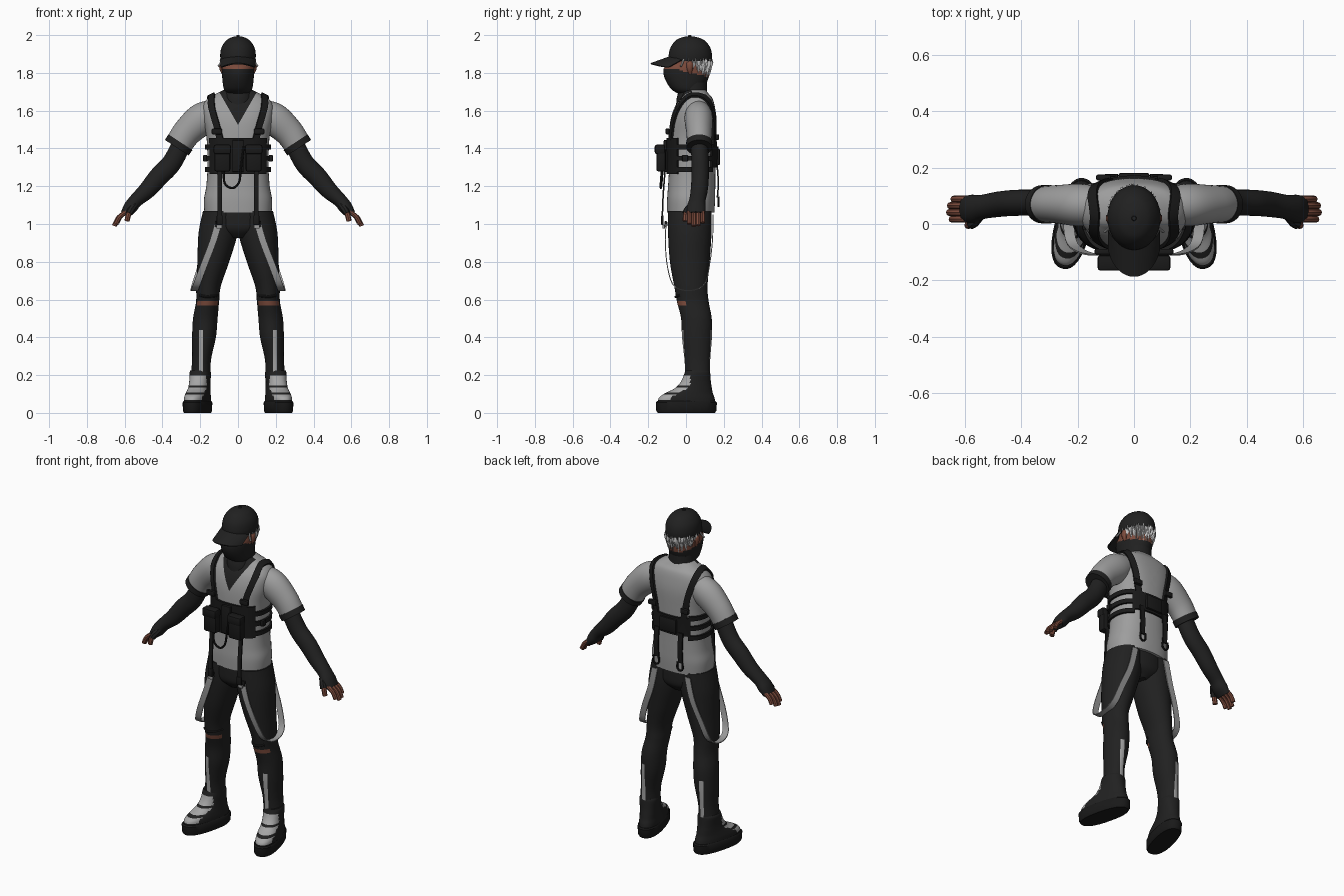
import bpy, bmesh, math, random
from mathutils import Vector, Matrix
from mathutils.bvhtree import BVHTree

if "Cube" in bpy.data.objects:
    bpy.data.objects.remove(bpy.data.objects["Cube"])

random.seed(4)
Y = Vector((0, 1, 0))


def material(name, r, g, b):
    m = bpy.data.materials.new(name)
    m.diffuse_color = (r, g, b, 1)
    m.use_nodes = True
    m.node_tree.nodes["Principled BSDF"].inputs["Base Color"].default_value = m.diffuse_color
    return m


BLACK = material("black cloth", .015, .015, .015)
GEAR = material("black webbing", .010, .010, .010)
SHIRT = material("grey shirt", .34, .34, .34)
STRAP = material("grey strap", .32, .32, .32)
PRINT = material("pale print", .38, .38, .38)
HAIR = material("white hair", .52, .52, .52)
SKIN = material("brown skin", .20, .07, .045)


def spline(pts, t):
    """Catmull-Rom through points of any dimension, t from 0 to 1."""
    k = min(int(t * (len(pts) - 1)), len(pts) - 2)
    f = t * (len(pts) - 1) - k
    b, c = pts[k], pts[k + 1]
    a, d = pts[max(k - 1, 0)], pts[min(k + 2, len(pts) - 1)]
    return [.5 * (2*q + (r-p)*f + (2*p - 5*q + 4*r - s)*f*f + (3*q - p - 3*r + s)*f**3)
            for p, q, r, s in zip(a, b, c, d)]


def finish(name, bm, mats, rule=None, mirror=False):
    bmesh.ops.recalc_face_normals(bm, faces=bm.faces[:])
    for f in bm.faces:
        if rule:
            f.material_index = rule(f.calc_center_median())
    me = bpy.data.meshes.new(name)
    bm.to_mesh(me)
    bm.free()
    for m in mats:
        me.materials.append(m)
    ob = bpy.data.objects.new(name, me)
    bpy.context.collection.objects.link(ob)
    if mirror:
        ob.modifiers.new("mirror", "MIRROR")
    return ob


def loft(name, rings, mats, seg=32, sub=6, flat=True, n=2.0, mirror=False, rule=None,
         cuts=(), matrix=None):
    """Skin over oval rings (x, y, z, side radius, depth radius)."""
    bm, rows = bmesh.new(), []
    count = (len(rings) - 1) * sub
    path = [spline(rings, i / count) if sub > 1 else rings[i] for i in range(count + 1)]
    for i, r in enumerate(path):
        c = Vector(r[:3])
        t = Vector(path[min(i+1, count)][:3]) - Vector(path[max(i-1, 0)][:3])
        t = Vector((0, 0, 1)) if flat else t.normalized()
        v = Y.cross(t).normalized()
        u = t.cross(v)
        row = []
        for k in range(seg):
            a = 2 * math.pi * k / seg
            ca, sa = math.cos(a), math.sin(a)
            row.append(bm.verts.new(c + v * math.copysign(abs(ca) ** (2/n), ca) * r[3]
                                    + u * math.copysign(abs(sa) ** (2/n), sa) * r[4]))
        rows.append(row)
    for p, q in zip(rows, rows[1:]):
        for k in range(seg):
            bm.faces.new((p[k], p[(k+1) % seg], q[(k+1) % seg], q[k]))
    bm.faces.new(rows[0])
    bm.faces.new(rows[-1])
    for co, no in cuts:
        bmesh.ops.bisect_plane(bm, geom=bm.verts[:] + bm.edges[:] + bm.faces[:],
                               plane_co=co, plane_no=no)
    ob = finish(name, bm, mats, rule, mirror)
    if matrix:
        ob.data.transform(matrix)
    return ob


def grid(name, fn, nu, nv, thick, mat, mirror=False):
    """Thick sheet from a function of u, v in 0..1."""
    bm = bmesh.new()
    g = [[bm.verts.new(fn(i / nu, j / nv)) for j in range(nv + 1)] for i in range(nu + 1)]
    for i in range(nu):
        for j in range(nv):
            bm.faces.new((g[i][j], g[i+1][j], g[i+1][j+1], g[i][j+1]))
    bmesh.ops.recalc_face_normals(bm, faces=bm.faces[:])
    bmesh.ops.solidify(bm, geom=bm.faces[:], thickness=thick)
    return finish(name, bm, [mat], None, mirror)


def box(name, c, size, mat, bevel=.008, mirror=True):
    bm = bmesh.new()
    bmesh.ops.create_cube(bm, size=1, matrix=Matrix.Translation(c) @ Matrix.Diagonal((*size, 1)))
    bmesh.ops.bevel(bm, geom=bm.edges[:], offset=bevel, segments=2, affect='EDGES', profile=.5)
    return finish(name, bm, [mat], None, mirror)


def tube(name, pts, r, mat, mirror=False):
    return loft(name, [(*p, r, r) for p in pts], [mat], seg=8, sub=5, flat=False, mirror=mirror)


# Shirt body, with the dark V of the neck cover cut into the front
torso = loft("shirt", [(0, .025, 1.06, .178, .125), (0, .027, 1.13, .180, .127),
                       (0, .03, 1.2, .168, .125), (0, .033, 1.3, .162, .123),
                       (0, .035, 1.45, .166, .126), (0, .04, 1.55, .185, .122),
                       (0, .047, 1.62, .188, .106), (0, .055, 1.665, .160, .085),
                       (0, .05, 1.69, .115, .07), (0, .045, 1.71, .075, .06)],
             [SHIRT, BLACK], seg=64, n=2.4,
             rule=lambda c: int(c.y < .03 and c.z > 1.525 + 1.75 * abs(c.x)),
             cuts=[((0, 0, 1.525), (s * 1.75, 0, -1)) for s in (1, -1)])
bm = bmesh.new()
bm.from_mesh(torso.data)
BODY = BVHTree.FromBMesh(bm)
bm.free()


def ribbon(name, pts, w, mat, snap=False, thick=.008, mirror=True):
    """Flat strap whose width runs along x, optionally laid on the shirt."""
    def fn(u, v):
        p = Vector(spline(pts, u)) + Vector(((v - .5) * w, 0, 0))
        if snap:
            loc, no, _, _ = BODY.find_nearest(p)
            p = loc + no * .012
        return p
    return grid(name, fn, 28, 2, thick, mat, mirror)


def wrap(name, a0, a1, z0, z1, mat, off=.012, mirror=False):
    """Panel wrapped round the shirt between two polar angles."""
    def fn(u, v):
        a = math.radians(a0 + (a1 - a0) * u)
        d = Vector((math.cos(a), math.sin(a), 0))
        loc, no, _, _ = BODY.ray_cast(Vector((0, .035, z0 + (z1 - z0) * v)) + d, -d)
        return loc + no * off
    return grid(name, fn, 24, 4, .012, mat, mirror)


# Sleeves, cuffs, arm warmers
loft("sleeve", [(.10, .065, 1.60, .06, .06), (.185, .067, 1.56, .085, .075),
                (.27, .07, 1.485, .077, .068), (.32, .07, 1.41, .071, .064)],
     [SHIRT], flat=False, mirror=True)
loft("sleeve_cuff", [(.305, .07, 1.433, .076, .069), (.324, .07, 1.404, .075, .068)],
     [BLACK], flat=False, sub=1, mirror=True)
loft("arm_warmer", [(.29, .07, 1.44, .05, .045), (.35, .075, 1.325, .052, .046),
                    (.42, .075, 1.25, .052, .046), (.48, .07, 1.18, .046, .045),
                    (.54, .06, 1.125, .037, .043), (.572, .054, 1.085, .036, .05),
                    (.600, .053, 1.05, .024, .046)], [BLACK], flat=False, mirror=True)
# Fingers and thumb
for i, (y, l) in enumerate([(.017, .9), (.041, 1.05), (.065, 1), (.088, .8)]):
    tube("finger_%d" % (i + 1), [(.59, y, 1.065), (.59 + .04*l, y, 1.065 - .03*l),
                                 (.59 + .062*l, y, 1.065 - .072*l)], .0125, SKIN, True)
tube("thumb", [(.56, .02, 1.09), (.578, .0, 1.055), (.588, -.004, 1.015)], .014, SKIN, True)
tube("thumb_cover", [(.548, .03, 1.10), (.566, .008, 1.075), (.576, .0, 1.055)], .019, BLACK, True)

# Neck cover, masked head, ears
loft("neck_cover", [(0, .035, 1.58, .09, .09), (0, .035, 1.66, .082, .085),
                    (0, .035, 1.70, .076, .077), (0, .03, 1.75, .074, .08)], [BLACK])
loft("head", [(0, .01, 1.69, .055, .05), (0, .006, 1.715, .075, .085),
              (0, .003, 1.77, .083, .115), (0, .003, 1.82, .086, .122),
              (0, .012, 1.85, .084, .108), (0, .02, 1.90, .08, .1)], [BLACK, SKIN],
     seg=40, rule=lambda c: int(c.z > 1.822 - .25 * max(0, c.y + .06)))
loft("ear", [(.08, .022, 1.795, .006, .008), (.087, .02, 1.82, .011, .015),
             (.088, .02, 1.85, .011, .017), (.085, .02, 1.865, .004, .006)],
     [SKIN], seg=12, sub=3, mirror=True)


# Ragged hair below the cap
def hair(name, rx, ry, drop):
    jag = [random.uniform(-.014, .014) for _ in range(91)]
    out = [random.uniform(.0, .014) for _ in range(91)]

    def fn(u, v):
        a, k = math.radians(-14 + 208 * u), round(u * 90)
        r = 1 + (out[k] * math.sin(v * 2.4) - .03 * max(0, v - .6)) / .1
        side = abs(math.cos(a)) ** 3
        return Vector((rx * r * math.cos(a), .03 + ry * r * math.sin(a),
                       1.89 - v * (drop + jag[k] - .03 * side)))
    grid(name, fn, 90, 5, .004, HAIR)


hair("hair_outer", .086, .101, .075)
hair("hair_inner", .082, .094, .105)
tube("hair_wisp", [(.083, -.01, 1.875), (.094, -.02, 1.85), (.104, -.028, 1.835)], .005, HAIR, True)

# Cap
loft("cap_crown", [(0, .022, 1.862, .092, .114), (0, .023, 1.90, .094, .114),
                   (0, .023, 1.94, .085, .102), (0, .022, 1.975, .058, .072),
                   (0, .02, 1.991, .025, .03), (0, .02, 1.993, .004, .004)], [BLACK], seg=40)
loft("cap_button", [(0, .02, 1.985, .012, .012), (0, .02, 2.0, .007, .007)], [BLACK], seg=12, sub=1)


def brim(u, v):
    s = 2 * u - 1
    back, front = .0 - .075 * math.sqrt(1 - .9*s*s), -.05 - .137 * math.sqrt(1 - .9*s*s)
    return Vector((.092 * s, back + (front - back) * v, 1.892 - .04 * v - .022 * s * s))


grid("cap_brim", brim, 24, 6, .007, BLACK)

# Chest rig: panels, side straps, pouches
wrap("rig_front_panel", -152, -28, 1.265, 1.455, GEAR)
wrap("rig_back_panel", 38, 142, 1.30, 1.41, GEAR)
for z in (1.275, 1.335, 1.395):
    wrap("rig_side_strap", -32, 42, z, z + .026, GEAR, mirror=True)
box("rig_pouch", (.083, -.132, 1.34), (.085, .05, .125), GEAR, .012)
box("rig_pouch_flap", (.083, -.138, 1.395), (.092, .055, .05), GEAR, .01)
box("rig_centre_plate", (0, -.108, 1.36), (.06, .02, .17), GEAR, .006, False)
box("rig_back_plate", (0, .17, 1.355), (.11, .02, .085), GEAR, .006, False)
box("rig_side_buckle", (.174, -.005, 1.348), (.02, .03, .036), GEAR, .004)

# Shoulder straps, laid over the shirt
ribbon("shoulder_strap", [(.10, -.10, 1.44), (.122, -.085, 1.53), (.145, -.05, 1.62),
                          (.148, .03, 1.70), (.145, .13, 1.64), (.122, .165, 1.53),
                          (.095, .165, 1.39)], .042, GEAR, True, .012)
box("shoulder_buckle", (.112, -.098, 1.49), (.055, .02, .03), GEAR, .005)
box("back_buckle", (.108, .165, 1.46), (.052, .02, .03), GEAR, .005)

# Hanging straps and cord
ribbon("front_hanging_strap", [(.098, -.115, 1.28), (.097, -.125, 1.15), (.097, -.13, 1.02)], .024, GEAR)
box("front_strap_clip", (.097, -.125, 1.02), (.032, .014, .05), GEAR, .004)
box("front_strap_tab", (.099, -.118, .985), (.03, .012, .02), STRAP, .003)
ribbon("back_hanging_strap", [(.08, .168, 1.32), (.08, .175, 1.22), (.08, .17, 1.14)], .03, GEAR)
tube("back_ring", [(.064, .172, 1.145), (.062, .172, 1.11), (.08, .172, 1.095),
                   (.098, .172, 1.11), (.096, .172, 1.145)], .006, GEAR, True)
tube("cord_loop", [(-.075, -.125, 1.28), (-.07, -.13, 1.215), (-.03, -.133, 1.19),
                   (.005, -.133, 1.22), (.015, -.128, 1.29), (.03, -.125, 1.41)], .006, GEAR)

# Trousers with torn knees and shin stripes
loft("trouser_seat", [(0, .02, 1.10, .172, .113), (0, .02, 1.03, .182, .116),
                      (0, .02, .97, .16, .11), (0, .02, .925, .05, .07)], [BLACK])


def leg_colour(c):
    if .568 < c.z < .592 and c.y < .0:
        return 1
    if .205 < c.z < .44 and .184 < c.x < .207:
        return 2
    return 0


loft("trouser_leg", [(.095, .02, 1.07, .09, .115), (.106, .02, .95, .103, .115),
                     (.131, .02, .8, .084, .105), (.156, .026, .67, .065, .088),
                     (.161, .036, .59, .061, .084), (.173, .055, .5, .065, .081),
                     (.180, .058, .4, .063, .079), (.193, .06, .28, .050, .068),
                     (.198, .062, .18, .053, .064), (.2, .06, .12, .045, .06)],
     [BLACK, SKIN, PRINT], seg=40, sub=9, mirror=True, rule=leg_colour,
     cuts=[((x, 0, 0), (1, 0, 0)) for x in (.184, .207)]
     + [((0, 0, z), (0, 0, 1)) for z in (.568, .592, .205, .44)])
tube("knee_fray", [(.105, .0, .622), (.13, -.043, .618), (.165, -.055, .615), (.2, -.035, .622)],
     .007, BLACK, True)

# Looped side braces
ribbon("side_brace", [(.105, -.108, 1.0), (.135, -.112, .9), (.185, -.10, .77), (.222, -.065, .67),
                      (.232, .02, .645), (.225, .10, .68), (.19, .128, .79), (.14, .143, .92),
                      (.11, .145, 1.05)], .038, STRAP, thick=.005)
box("brace_clip", (.105, -.106, 1.0), (.036, .014, .03), GEAR, .004)

# Shoes, turned outwards
TURN = Matrix.Translation((.2, .06, 0)) @ Matrix.Rotation(math.radians(14), 4, 'Z')


def shoe_colour(c):
    toe = c.y < -.05 and abs(c.x) < .05 and .07 < c.z < .2
    return int(toe and not (.098 < c.z < .108 or .135 < c.z < .146))


loft("shoe_sole", [(0, -.06, 0, .058, .155), (0, -.06, .012, .064, .163),
                   (0, -.06, .055, .065, .165), (0, -.06, .062, .06, .158)],
     [GEAR], sub=1, n=2.4, mirror=True, matrix=TURN)
loft("shoe_upper", [(0, -.058, .05, .06, .155), (0, -.058, .08, .06, .150),
                    (0, -.045, .105, .057, .128), (0, -.022, .13, .054, .100),
                    (0, -.008, .165, .053, .08), (0, 0, .21, .055, .068),
                    (0, 0, .225, .05, .064)],
     [BLACK, PRINT], seg=48, n=2.3, mirror=True, rule=shoe_colour, matrix=TURN)

# Smooth shading with sharp edges kept
bpy.ops.object.select_all(action='SELECT')
bpy.context.view_layer.objects.active = torso
bpy.ops.object.shade_smooth_by_angle(angle=math.radians(38))
